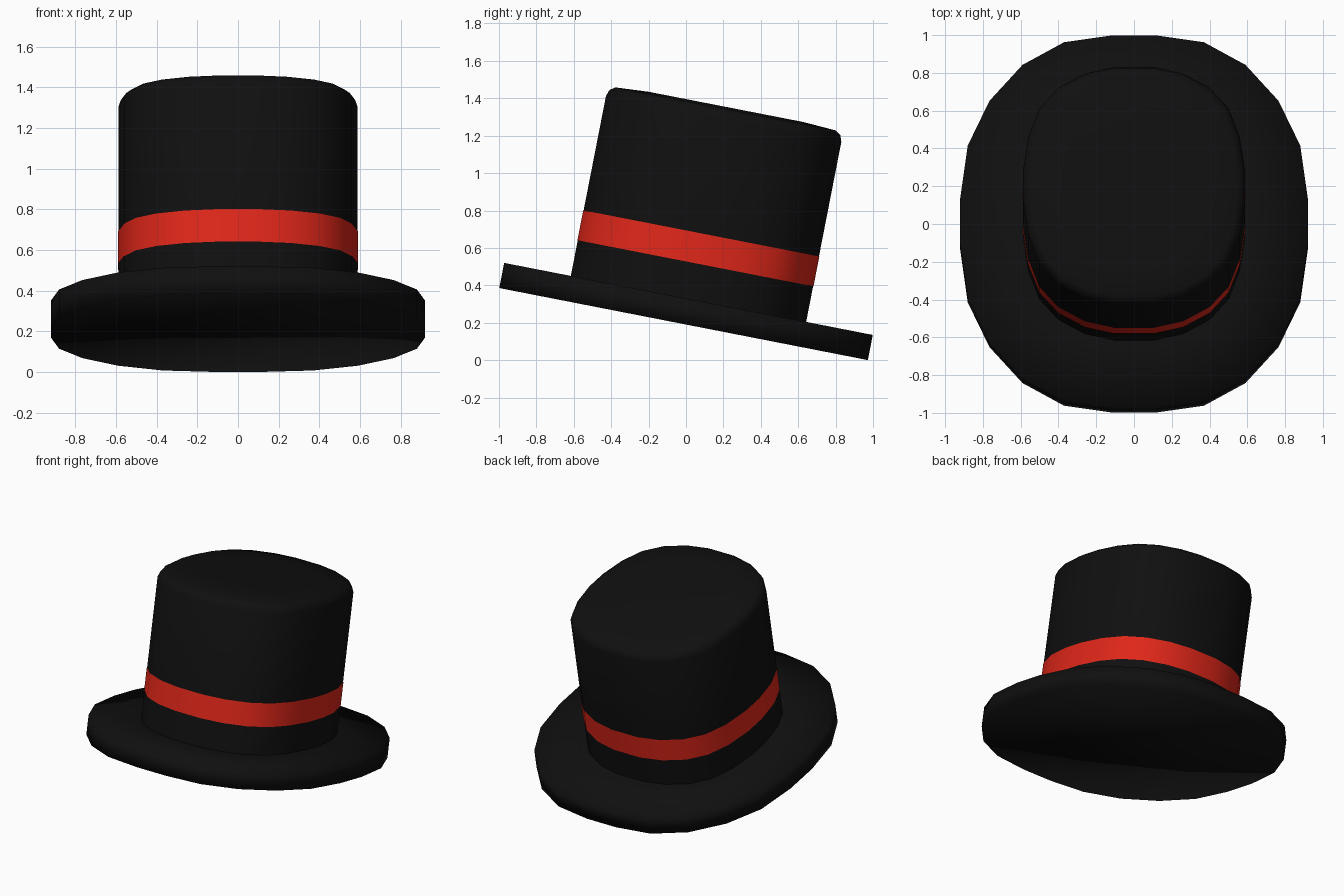
import bpy, bmesh
from math import atan2
from mathutils import Matrix

if "Cube" in bpy.data.objects:
    bpy.data.objects.remove(bpy.data.objects["Cube"])

# quarter outlines (12 o'clock round to 3 o'clock), mirrored into 24-sided rounded ovals
BRIM = [(.115, 1.004), (.37, .967), (.59, .845), (.765, .651), (.88, .41), (.92, .125)]
CROWN = [(.105, .641), (.26, .606), (.40, .53), (.50, .42), (.56, .265), (.588, .08)]

TILT = Matrix.Translation((0, -0.013, 0.193)) @ Matrix.Rotation(-atan2(.385, 1.97), 4, 'X')


def oval(quarter):
    right = quarter + [(x, -y) for x, y in reversed(quarter)]
    loop = right + [(-x, y) for x, y in reversed(right)]
    return loop[::-1]          # counter-clockwise


def material(name, rgb):
    m = bpy.data.materials.new(name)
    m.diffuse_color = (*rgb, 1)
    m.use_nodes = True
    m.node_tree.nodes["Principled BSDF"].inputs["Base Color"].default_value = m.diffuse_color
    return m


def loft(name, rings, mat, cap_start=False, cap_end=False):
    """rings: list of (outline, inset, z); skins them in order."""
    bm = bmesh.new()
    loops = []
    for quarter, inset, z in rings:
        ry = max(y for _, y in quarter)
        rx = max(x for x, _ in quarter)
        sx, sy = 1 - inset / rx, 1 - inset / ry
        loops.append([bm.verts.new((x * sx, y * sy, z)) for x, y in oval(quarter)])
    for a, b in zip(loops, loops[1:]):
        n = len(a)
        for i in range(n):
            j = (i + 1) % n
            bm.faces.new((a[i], a[j], b[j], b[i]))
    if cap_start:
        bm.faces.new(loops[0][::-1])
    if cap_end:
        bm.faces.new(loops[-1])
    for f in bm.faces:
        f.smooth = True
    bm.transform(TILT)
    me = bpy.data.meshes.new(name)
    bm.to_mesh(me)
    bm.free()
    me.materials.append(mat)
    ob = bpy.data.objects.new(name, me)
    bpy.context.collection.objects.link(ob)
    return ob


black = material("black_felt", (.005, .005, .005))
red = material("red_ribbon", (.75, .02, .01))
T = .137                       # brim thickness

# flat brim with closed underside, open under the crown
loft("brim", [(BRIM, 0, 0), (BRIM, 0, T), (CROWN, 0, T)], black, cap_start=True)

# straight crown with rounded top edge and a very slight dome
loft("crown", [(CROWN, 0, T), (CROWN, 0, T + .194), (CROWN, 0, T + .357),
               (CROWN, 0, T + .98), (CROWN, .012, T + 1.015), (CROWN, .04, T + 1.035),
               (CROWN, .22, T + 1.046)], black, cap_end=True)

# ribbon around the crown
loft("hat_band", [(CROWN, -.002, T + .194), (CROWN, -.002, T + .357)], red)
